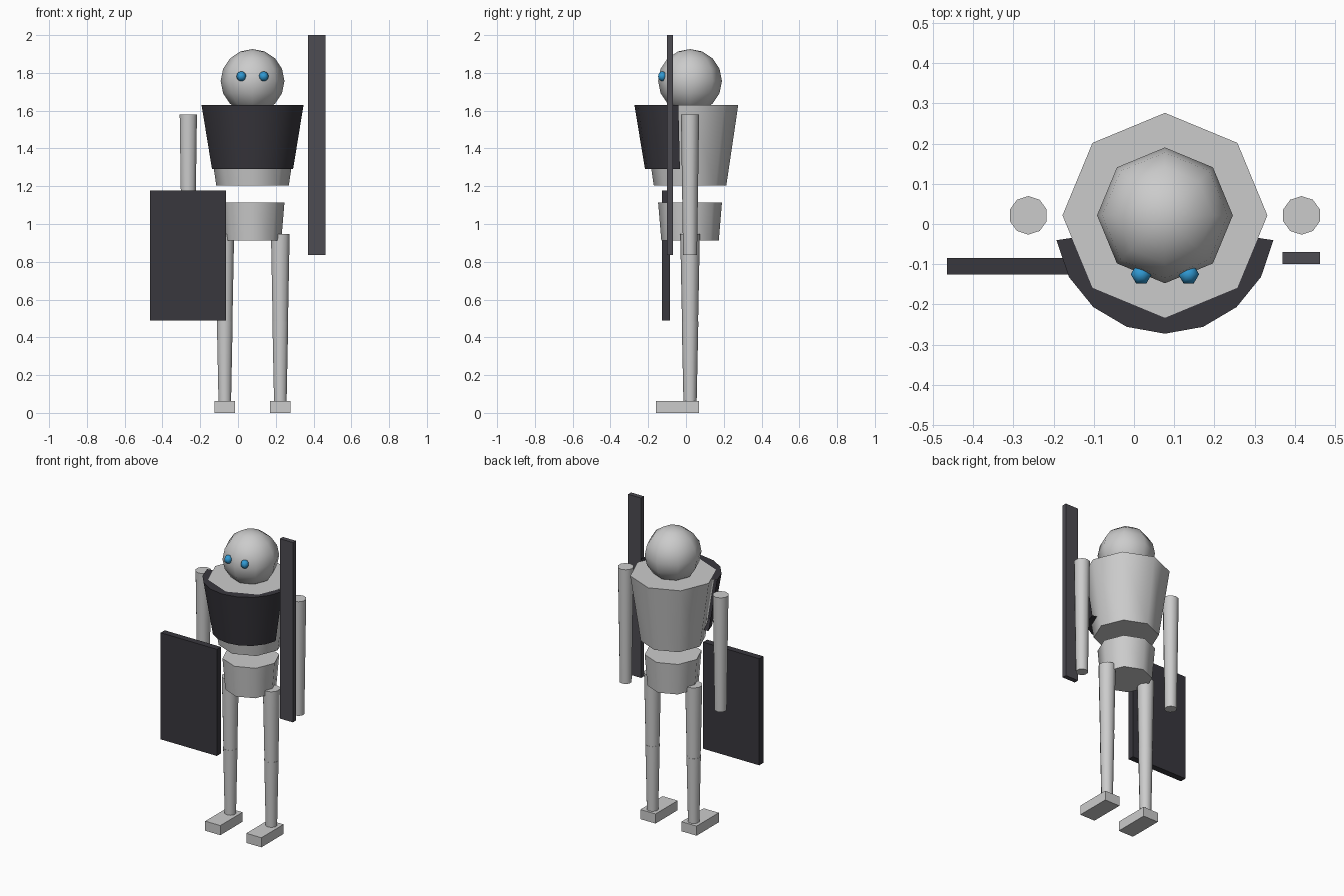
import bpy, bmesh
from math import sin, cos, radians

if "Cube" in bpy.data.objects:
    bpy.data.objects.remove(bpy.data.objects["Cube"])

CX, CY = 0.077, 0.0215   # body axis


def material(name, rgb):
    m = bpy.data.materials.new(name)
    m.diffuse_color = (*rgb, 1)
    m.use_nodes = True
    m.node_tree.nodes["Principled BSDF"].inputs["Base Color"].default_value = m.diffuse_color
    return m


DARK = material("dark_plate", (0.04, 0.038, 0.047))
STEEL = material("dark_steel", (0.075, 0.072, 0.085))
BLUE = material("eye_blue", (0.03, 0.32, 0.65))


def finish(name, mat=None, smooth=None):
    ob = bpy.context.object
    ob.name = name
    if mat:
        ob.data.materials.append(mat)
    if smooth:
        bpy.ops.object.shade_smooth_by_angle(angle=radians(smooth))
    return ob


def tube(name, x, z0, z1, r0, r1, sides):
    bpy.ops.mesh.primitive_cone_add(vertices=sides, radius1=r0, radius2=r1,
                                    depth=z1 - z0, location=(x, CY, (z0 + z1) / 2))
    return finish(name, smooth=55)


def box(name, x, y, z, mat=None):
    lo, hi = zip(x, y, z)
    bpy.ops.mesh.primitive_cube_add(size=1, location=[(a + b) / 2 for a, b in zip(lo, hi)])
    bpy.context.object.scale = [b - a for a, b in zip(lo, hi)]
    return finish(name, mat)


def ball(name, loc, r, segs, rings, mat=None, turn=0):
    bpy.ops.mesh.primitive_uv_sphere_add(segments=segs, ring_count=rings, radius=r,
                                         location=loc, rotation=(0, 0, turn))
    return finish(name, mat, smooth=75)


# Head and trunk
ball("head", (CX, CY, 1.757), 0.169, 8, 8)
tube("torso", CX, 1.204, 1.63, 0.192, 0.255, 8)
tube("hips", CX, 0.912, 1.114, 0.152, 0.169, 8)

# Mirrored parts
for side, s in (("right", -1), ("left", 1)):
    ball(side + "_eye", (CX + s * 0.059, -0.125, 1.782), 0.026, 6, 6, BLUE, radians(90))
    tube(side + "_arm", CX + s * 0.34, 0.836, 1.58, 0.037, 0.048, 10)
    lx = CX + s * 0.147
    tube(side + "_thigh", lx, 0.45, 0.947, 0.042, 0.052, 10)
    tube(side + "_shin", lx, 0.06, 0.485, 0.035, 0.044, 10)
    box(side + "_foot", (lx - 0.054, lx + 0.054), (-0.158, 0.069), (0, 0.062))

# Chest plate: curved front wall with sector caps
bm = bmesh.new()
rings = []
for r, z in ((0.217, 1.29), (0.273, 1.63)):
    arc = [bm.verts.new((CX + r * sin(radians(a)), -r * cos(radians(a)), z))
           for a in [81.5 * k / 4 for k in range(-4, 5)]]
    rings.append((arc, bm.verts.new((CX, 0, z))))
(low, low_mid), (top, top_mid) = rings
for i in range(8):
    bm.faces.new((low[i], low[i + 1], top[i + 1], top[i])).smooth = True
    bm.faces.new((low_mid, low[i + 1], low[i]))
    bm.faces.new((top_mid, top[i], top[i + 1]))
me = bpy.data.meshes.new("chest_plate")
bm.to_mesh(me)
bm.free()
plate = bpy.data.objects.new("chest_plate", me)
bpy.context.collection.objects.link(plate)
bpy.ops.object.select_all(action='DESELECT')
bpy.context.view_layer.objects.active = plate
plate.select_set(True)
finish("chest_plate", DARK, 40)

# Held items
box("shield", (-0.465, -0.063), (-0.126, -0.085), (0.488, 1.178), DARK)
box("blade", (0.37, 0.463), (-0.1, -0.07), (0.836, 2.0), STEEL)
